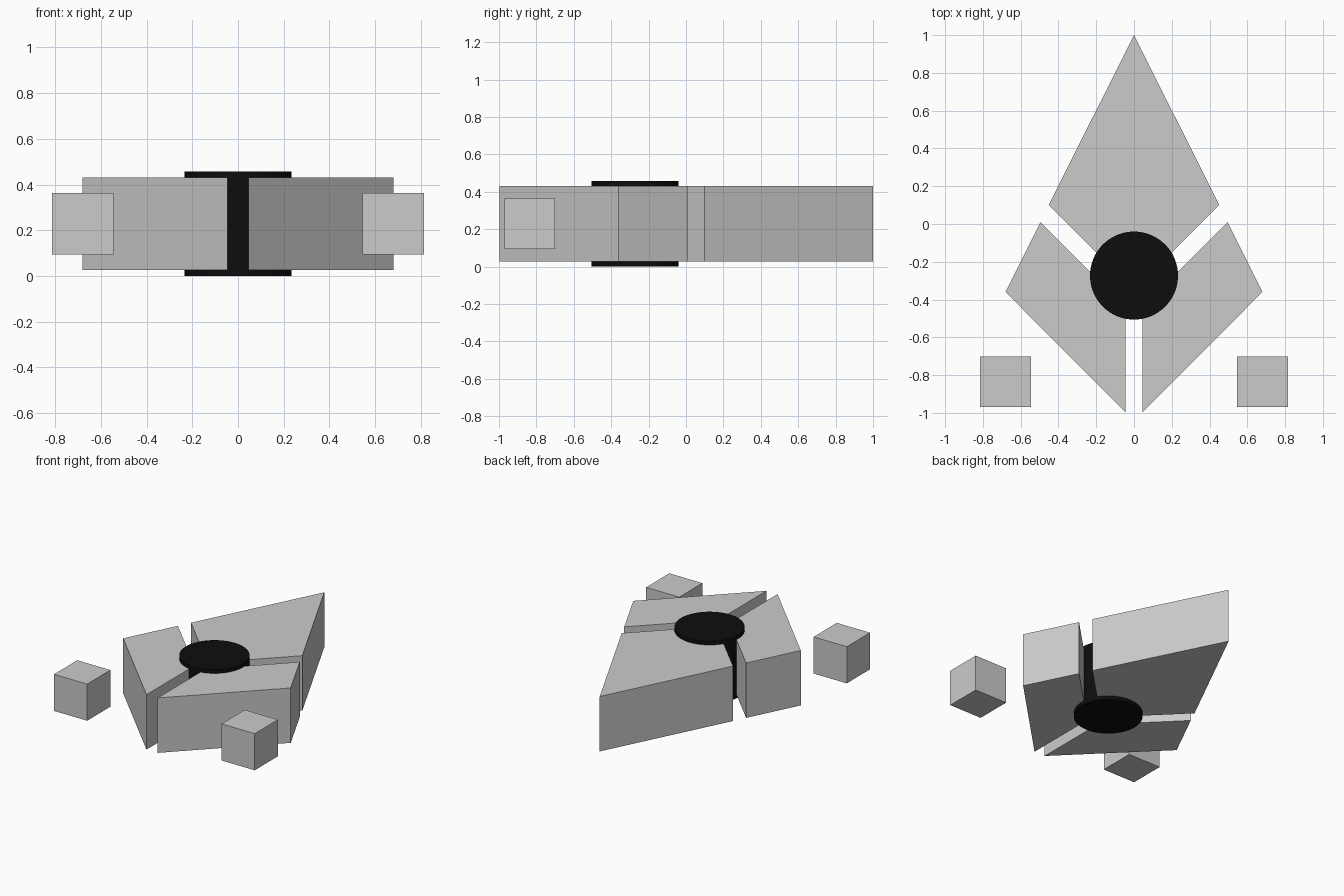
import bpy, bmesh, math

if "Cube" in bpy.data.objects:
    bpy.data.objects.remove(bpy.data.objects["Cube"])

Z_LOW, Z_HIGH = 0.027, 0.43


def slab(name, outline):
    """Extrude a flat outline into a prism between Z_LOW and Z_HIGH."""
    bm = bmesh.new()
    face = bm.faces.new([bm.verts.new((x, y, Z_LOW)) for x, y in outline])
    ext = bmesh.ops.extrude_face_region(bm, geom=[face])
    verts = [g for g in ext["geom"] if isinstance(g, bmesh.types.BMVert)]
    bmesh.ops.translate(bm, verts=verts, vec=(0, 0, Z_HIGH - Z_LOW))
    bmesh.ops.recalc_face_normals(bm, faces=bm.faces)
    mesh = bpy.data.meshes.new(name)
    bm.to_mesh(mesh)
    bm.free()
    obj = bpy.data.objects.new(name, mesh)
    bpy.context.collection.objects.link(obj)
    return obj


# Long kite-shaped rear slab
slab("rear_slab", [(0, 1), (-0.452, 0.1), (0, -0.352), (0.452, 0.1)])

# Mirrored front slabs and small cubes
for side, sx in (("left", -1), ("right", 1)):
    outline = [(0.045, -0.997), (0.68, -0.36), (0.495, 0.01), (0.045, -0.44)]
    slab(side + "_slab", [(sx * x, y) for x, y in outline])
    bpy.ops.mesh.primitive_cube_add(size=0.269, location=(sx * 0.68, -0.835, 0.229))
    bpy.context.object.name = side + "_cube"

# Black round hub running through the middle
bpy.ops.mesh.primitive_cylinder_add(vertices=64, radius=0.233, depth=0.457,
                                    location=(0, -0.273, 0.2285))
hub = bpy.context.object
hub.name = "hub"
bpy.ops.object.shade_smooth_by_angle(angle=math.radians(30))
black = bpy.data.materials.new("black")
black.diffuse_color = (0.004, 0.004, 0.004, 1)
black.use_nodes = True
black.node_tree.nodes["Principled BSDF"].inputs["Base Color"].default_value = black.diffuse_color
hub.data.materials.append(black)
